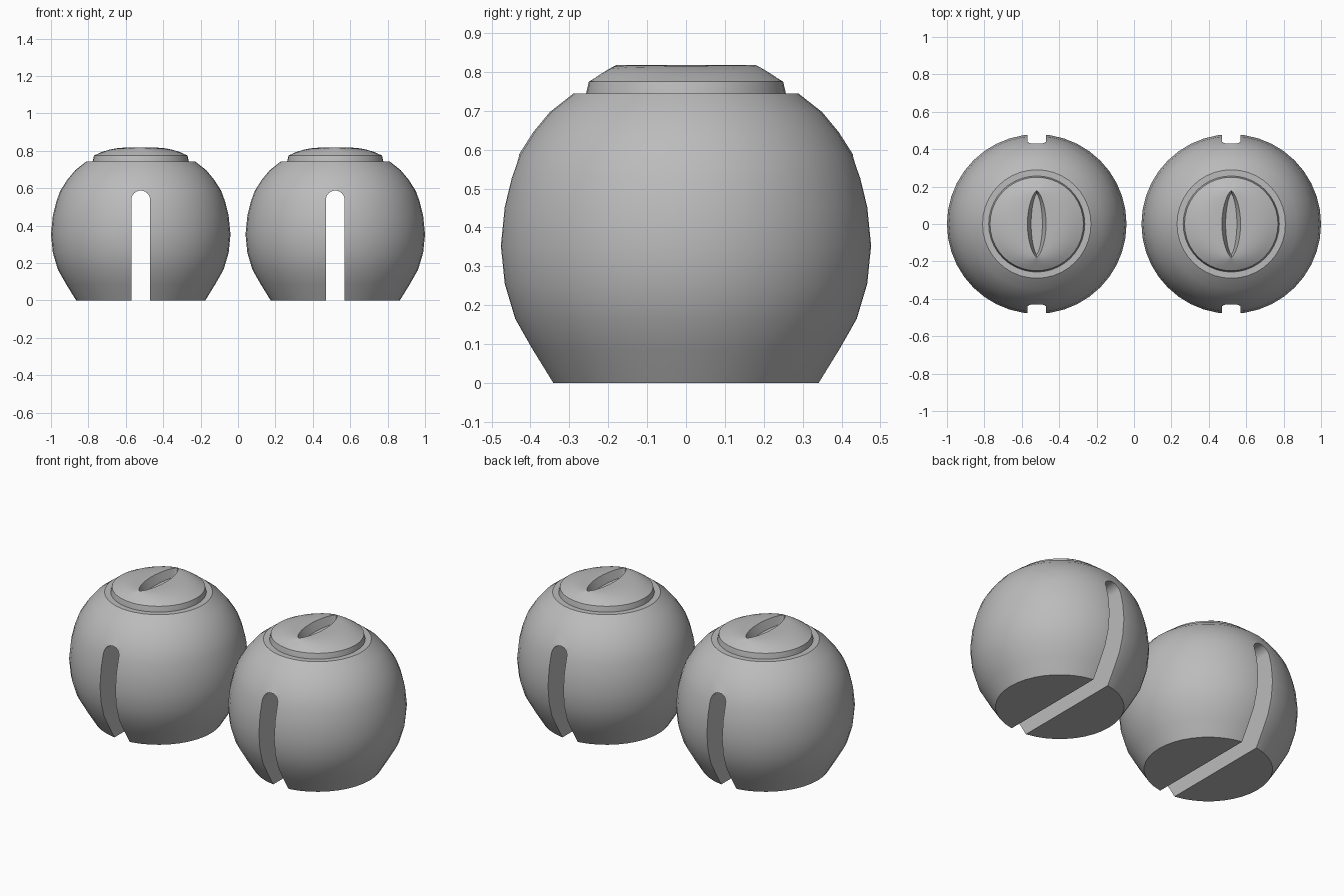
import bpy, bmesh, math

if "Cube" in bpy.data.objects:
    bpy.data.objects.remove(bpy.data.objects["Cube"])

SEG = 40
grey = bpy.data.materials.new("plain_grey")
grey.diffuse_color = (0.5, 0.5, 0.5, 1)
grey.use_nodes = True
grey.node_tree.nodes["Principled BSDF"].inputs["Base Color"].default_value = grey.diffuse_color


def make_object(name, bm):
    bmesh.ops.recalc_face_normals(bm, faces=bm.faces)
    mesh = bpy.data.meshes.new(name)
    bm.to_mesh(mesh)
    bm.free()
    mesh.materials.append(grey)
    obj = bpy.data.objects.new(name, mesh)
    bpy.context.collection.objects.link(obj)
    return obj


def loft(name, rings):
    """Skin a stack of closed rings and cap both ends."""
    bm = bmesh.new()
    rows = [[bm.verts.new(p) for p in ring] for ring in rings]
    for a, b in zip(rows, rows[1:]):
        n = len(a)
        for i in range(n):
            j = (i + 1) % n
            bm.faces.new((a[i], a[j], b[j], b[i]))
    bm.faces.new(rows[0])
    bm.faces.new(rows[-1])
    return make_object(name, bm)


ANGLES = [2 * math.pi * i / SEG for i in range(SEG)]


def circle(r, z):
    return [(r * math.cos(a), r * math.sin(a), z) for a in ANGLES]


def lens(w, h, z):
    return [(math.copysign(w * abs(math.cos(a)) ** 1.4, math.cos(a)),
             h * math.sin(a), z) for a in ANGLES]


def blend(t):
    """Ring between the cap's round edge and the lens-shaped rim."""
    ring = []
    for a, c, e in zip(ANGLES, circle(0.25, 0), lens(0.05, 0.178, 0)):
        f = 1 - (1 - t) ** (1 + 1.5 * abs(math.cos(a)))
        ring.append((c[0] + (e[0] - c[0]) * t, c[1] + (e[1] - c[1]) * t,
                     0.775 + 0.043 * f))
    return ring


def activate(obj):
    bpy.ops.object.select_all(action='DESELECT')
    obj.select_set(True)
    bpy.context.view_layer.objects.active = obj


# Rounded body with flat base and flat top
PROFILE = [(0.345, 0), (0.398, 0.086), (0.443, 0.165), (0.47, 0.255),
           (0.48, 0.353), (0.47, 0.453), (0.452, 0.527), (0.43, 0.587),
           (0.393, 0.645), (0.35, 0.697), (0.29, 0.744)]
body = loft("left_body", [circle(r, z) for r, z in PROFILE])

# Arched slot running front to back through the base
arch = [(-0.05, -0.1), (0.05, -0.1)]
arch += [(0.05 * math.cos(math.pi * i / 12), 0.538 + 0.05 * math.sin(math.pi * i / 12))
         for i in range(13)]
cutter = loft("slot_cutter", [[(x, y, z) for x, z in arch] for y in (-0.7, 0.7)])
cut = body.modifiers.new("slot", 'BOOLEAN')
cut.operation = 'DIFFERENCE'
cut.solver = 'EXACT'
cut.object = cutter
activate(body)
bpy.ops.object.modifier_apply(modifier="slot")
bpy.data.objects.remove(cutter)

# Low domed cap with a recessed lens-shaped groove
rings = [circle(0.258, 0.735), circle(0.257, 0.744), circle(0.25, 0.775)]
rings += [blend(t) for t in (0.2, 0.4, 0.6, 0.8, 1.0)]
rings.append(lens(0.03, 0.163, 0.77))
cap = loft("left_cap", rings)

# Smooth shading and the matching right-hand pair
for obj in (body, cap):
    activate(obj)
    bpy.ops.object.shade_smooth_by_angle(angle=math.radians(30))
    twin = obj.copy()
    twin.name = obj.name.replace("left", "right")
    bpy.context.collection.objects.link(twin)
    obj.location.x = -0.52
    twin.location.x = 0.52
